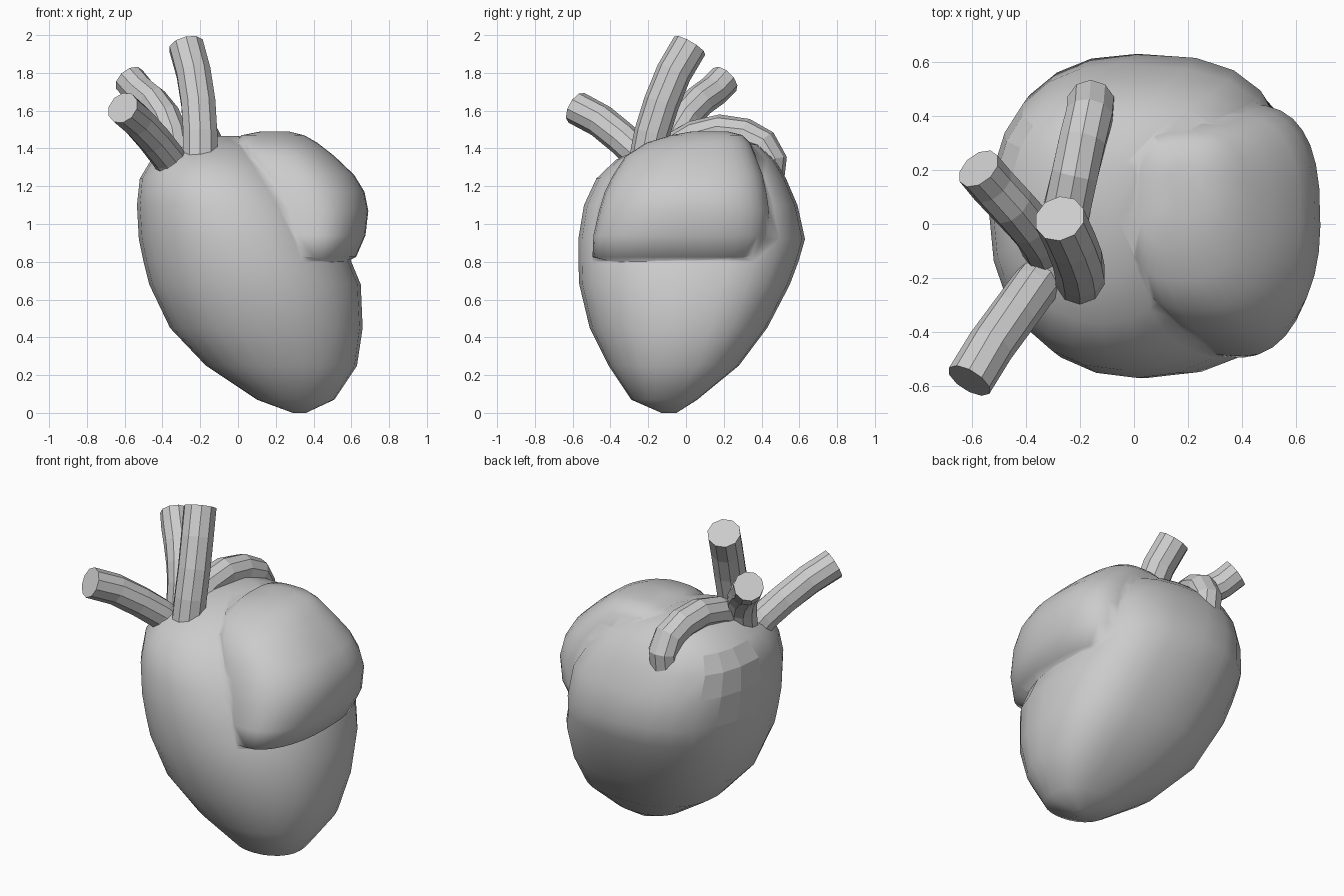
import bpy, bmesh, math
from mathutils import Vector

if "Cube" in bpy.data.objects:
    bpy.data.objects.remove(bpy.data.objects["Cube"])


def skin(name, rings, smooth=True):
    """Skin a list of vertex rings, closing both ends."""
    bm = bmesh.new()
    loops = [[bm.verts.new(p) for p in r] for r in rings]
    n = len(loops[0])
    for a, b in zip(loops, loops[1:]):
        for i in range(n):
            j = (i + 1) % n
            bm.faces.new((a[i], a[j], b[j], b[i]))
    bm.faces.new(loops[0][::-1])
    bm.faces.new(loops[-1])
    bmesh.ops.recalc_face_normals(bm, faces=bm.faces)
    for f in bm.faces:
        f.smooth = smooth
    me = bpy.data.meshes.new(name)
    bm.to_mesh(me)
    bm.free()
    ob = bpy.data.objects.new(name, me)
    bpy.context.collection.objects.link(ob)
    return ob


def section(z, x0, x1, y0, y1, bulge, powers, n):
    """Horizontal superellipse; one power per quadrant, bulge widens the back right."""
    pts = []
    for i in range(n):
        a = 2 * math.pi * i / n
        c, s = math.cos(a), math.sin(a)
        e = 2 / powers[i * 4 // n]
        k = bulge * 2 * max(c, 0) * max(s, 0)
        c = math.copysign(abs(c) ** e, c)
        s = math.copysign(abs(s) ** e, s)
        pts.append(((x0 + x1) / 2 + c * (x1 - x0) / 2 + k,
                    (y0 + y1) / 2 + s * (y1 - y0) / 2, z))
    return pts


def tube(name, path, radius, n=10):
    """Flat-shaded vessel following a path."""
    p = [Vector(v) for v in path]
    rings = []
    for i, c in enumerate(p):
        d = (p[min(i + 1, len(p) - 1)] - p[max(i - 1, 0)]).normalized()
        side = Vector((1, 0, 0))
        u = (side - d * side.dot(d)).normalized()
        v = d.cross(u)
        rings.append([c + radius * (u * math.cos(t) + v * math.sin(t))
                      for t in (2 * math.pi * (k + 0.5) / n for k in range(n))])
    return skin(name, rings, smooth=False)


# main heart body: z, x range, y range, back right bulge
body_rings = [
    (0.0, 0.29, 0.36, -0.13, -0.05, 0),
    (0.07, 0.10, 0.51, -0.29, 0.06, 0),
    (0.25, -0.17, 0.63, -0.41, 0.28, 0),
    (0.45, -0.36, 0.66, -0.51, 0.43, 0),
    (0.68, -0.47, 0.65, -0.565, 0.55, 0),
    (0.80, -0.50, 0.60, -0.57, 0.595, 0.01),
    (0.92, -0.525, 0.55, -0.57, 0.63, 0.04),
    (1.10, -0.535, 0.44, -0.54, 0.59, 0.12),
    (1.24, -0.52, 0.32, -0.475, 0.53, 0.15),
    (1.34, -0.46, 0.22, -0.37, 0.47, 0.14),
    (1.42, -0.36, 0.12, -0.20, 0.38, 0.08),
    (1.465, -0.24, 0.0, 0.0, 0.24, 0.02),
]
body = skin("heart_body", [section(*r, (2.7, 2.35, 2.15, 2.15), 24) for r in body_rings])
# faceted patch on the upper back left
for f in body.data.polygons:
    c = f.center
    if c.x < -0.36 and 0.0 < c.y < 0.40 and 1.0 < c.z < 1.32:
        f.use_smooth = False

# rounded upper lobe, its crown leaning to the back
lobe_rings = [
    (0.79, 0.25, 0.55, -0.36, 0.32, 0),
    (0.825, 0.18, 0.625, -0.495, 0.40, 0),
    (0.94, 0.14, 0.675, -0.49, 0.44, 0),
    (1.07, 0.10, 0.69, -0.46, 0.445, 0),
    (1.17, 0.06, 0.67, -0.43, 0.43, 0),
    (1.26, 0.03, 0.615, -0.385, 0.41, 0),
    (1.36, 0.0, 0.51, -0.32, 0.37, 0),
    (1.43, -0.02, 0.42, -0.21, 0.34, 0),
    (1.47, 0.02, 0.35, -0.08, 0.30, 0),
    (1.49, 0.12, 0.27, 0.03, 0.22, 0),
]
lobe = skin("upper_lobe", [section(*r, (2.8, 3.2, 3.2, 2.1), 32) for r in lobe_rings])

# merge the lobe into the body as one skin
mod = body.modifiers.new("merge", 'BOOLEAN')
mod.operation = 'UNION'
mod.solver = 'EXACT'
mod.object = lobe
bpy.context.view_layer.objects.active = body
bpy.ops.object.modifier_apply(modifier="merge")
bpy.data.objects.remove(lobe)

# vessels
tube("upright_vessel", [(-.20, -.21, 1.32), (-.20, -.18, 1.48), (-.21, -.13, 1.64),
                        (-.235, -.065, 1.80), (-.275, .02, 1.945)], 0.095)
tube("front_vessel", [(-.31, -.16, 1.26), (-.375, -.24, 1.36), (-.445, -.335, 1.45),
                      (-.53, -.45, 1.545), (-.61, -.58, 1.615)], 0.089)
tube("side_vessel", [(-.33, -.09, 1.36), (-.35, -.05, 1.48), (-.39, .0, 1.57),
                     (-.455, .07, 1.65), (-.525, .145, 1.705), (-.575, .205, 1.765)], 0.086)
tube("arched_back_vessel", [(-.27, -.05, 1.40), (-.25, .05, 1.46), (-.22, .18, 1.49),
                            (-.19, .31, 1.47), (-.165, .40, 1.42),
                            (-.16, .445, 1.34), (-.16, .43, 1.24)], 0.09)
